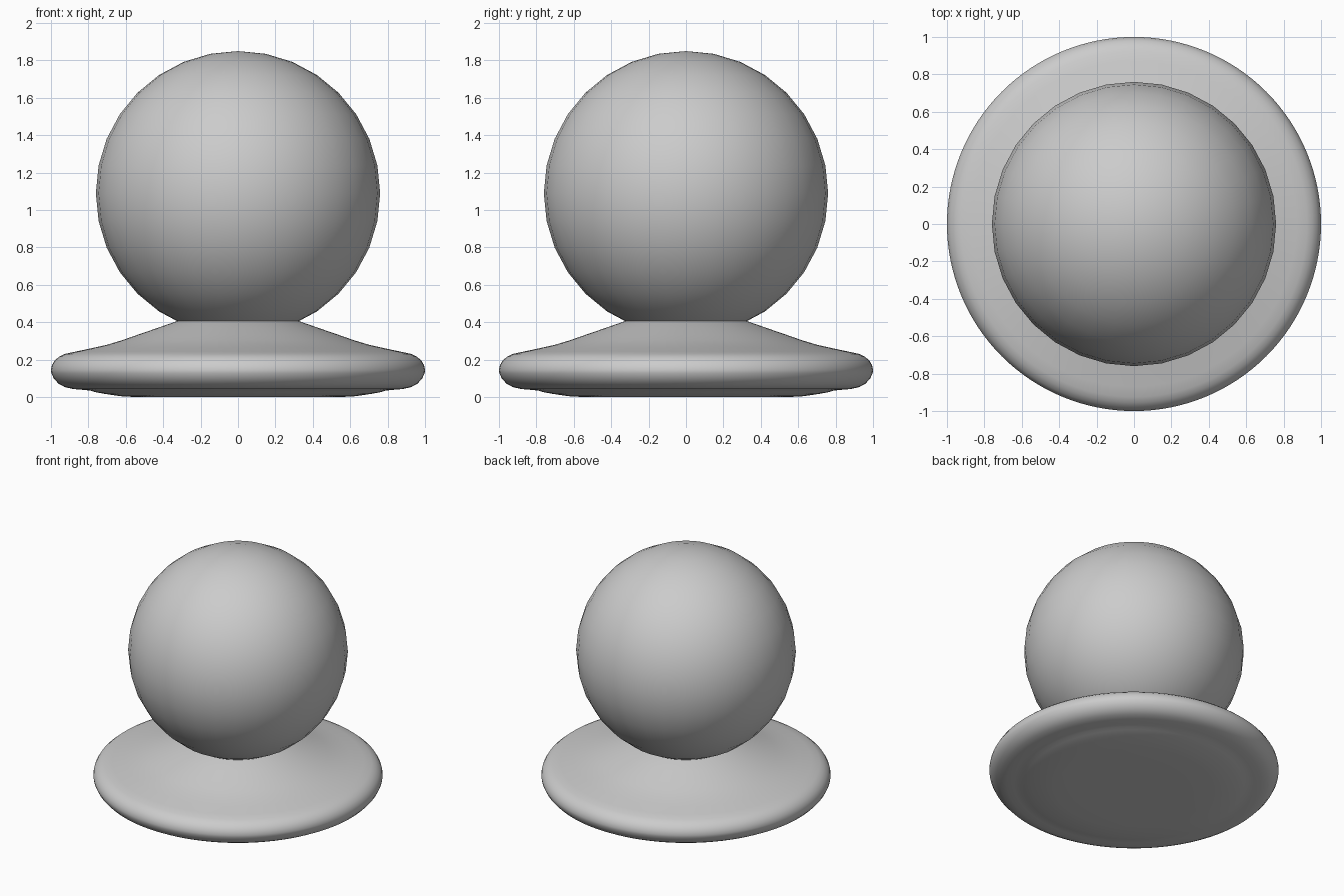
import bpy, bmesh, math

if "Cube" in bpy.data.objects:
    bpy.data.objects.remove(bpy.data.objects["Cube"])


def lathe(name, profile, segments):
    """Spin an (r, z) profile about the z axis into a closed solid."""
    bm = bmesh.new()
    verts = [bm.verts.new((r, 0, z)) for r, z in profile]
    edges = [bm.edges.new(pair) for pair in zip(verts, verts[1:])]
    bmesh.ops.spin(bm, geom=verts + edges, axis=(0, 0, 1), cent=(0, 0, 0),
                   angle=math.tau, steps=segments, use_merge=False)
    bmesh.ops.remove_doubles(bm, verts=bm.verts, dist=1e-4)
    bmesh.ops.recalc_face_normals(bm, faces=bm.faces)
    mesh = bpy.data.meshes.new(name)
    bm.to_mesh(mesh)
    bm.free()
    obj = bpy.data.objects.new(name, mesh)
    bpy.context.collection.objects.link(obj)
    mesh.shade_smooth()
    return obj


# Flared base: flat foot, shallow step underneath, rounded rim, sloping top
base_profile = [
    (0, 0.004), (0.3, 0.004), (0.54, 0.004), (0.63, 0.009), (0.71, 0.017),
    (0.76, 0.026), (0.79, 0.035), (0.83, 0.039), (0.88, 0.043),
    (0.925, 0.053), (0.96, 0.072), (0.985, 0.1), (0.998, 0.128),
    (1.0, 0.145), (0.995, 0.17), (0.98, 0.196), (0.955, 0.217),
    (0.925, 0.231), (0.87, 0.243), (0.78, 0.262), (0.7, 0.28),
    (0.62, 0.304), (0.54, 0.332), (0.43, 0.37), (0.33, 0.405),
    (0.27, 0.42), (0, 0.42),
]
base = lathe("base", [(r, max(z - 0.004, 0)) if z < 0.01 else (r, z)
                      for r, z in base_profile], 128)

# Globe resting in the base
bpy.ops.mesh.primitive_uv_sphere_add(segments=32, ring_count=16, radius=0.76,
                                     location=(0, 0, 1.09))
globe = bpy.context.object
globe.name = "globe"
bpy.ops.object.shade_smooth()
